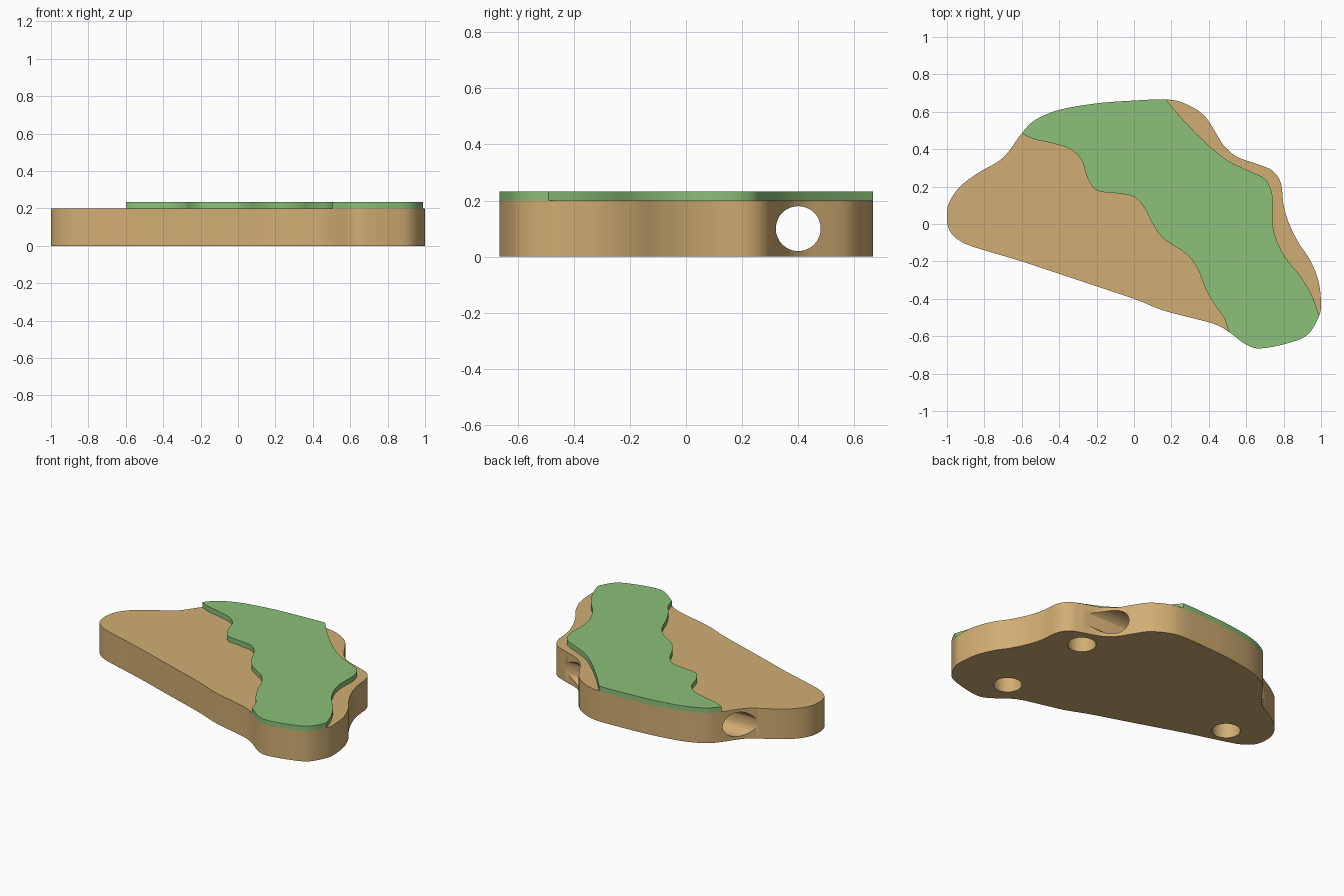
import bpy, bmesh, math
from mathutils import Vector, Matrix

if "Cube" in bpy.data.objects:
    bpy.data.objects.remove(bpy.data.objects["Cube"])

STEPS = 6  # curve samples between control points

# slab outline, clockwise from the left tip
OUTLINE = [(-1, .02), (-.99, .11), (-.93, .2), (-.83, .275), (-.7, .355), (-.6, .485),
           (-.53, .555), (-.4, .61), (-.2, .645), (0, .66), (.17, .666), (.27, .645),
           (.37, .585), (.43, .5), (.48, .42), (.55, .36), (.66, .32), (.74, .285),
           (.785, .22), (.8, .1), (.83, 0), (.88, -.1), (.94, -.19), (.985, -.3),
           (1, -.42), (.99, -.49), (.93, -.59), (.83, -.635), (.68, -.665), (.6, -.645),
           (.505, -.575), (.43, -.535), (.3, -.5), (.15, -.46), (0, -.4), (-.3, -.3),
           (-.6, -.2), (-.85, -.125), (-.93, -.09), (-.98, -.045)]
# inner borders of the green layer, ending on outline points
GREEN_RIGHT = [(.17, .666), (.27, .55), (.4, .42), (.5, .34), (.6, .29), (.7, .24),
               (.74, .15), (.74, .02), (.76, -.08), (.81, -.18), (.89, -.28),
               (.95, -.38), (.99, -.49)]
GREEN_LEFT = [(.505, -.575), (.48, -.5), (.43, -.43), (.38, -.34), (.34, -.24),
              (.28, -.16), (.16, -.08), (.1, 0), (.06, .08), (0, .145), (-.1, .165),
              (-.2, .18), (-.25, .25), (-.28, .34), (-.34, .4), (-.43, .43),
              (-.54, .455), (-.6, .485)]


def smooth(points, closed):
    """Catmull-Rom curve through the points; an open curve keeps both ends."""
    p = [Vector(q) for q in points]
    n = len(p)
    get = (lambda i: p[i % n]) if closed else (lambda i: p[max(0, min(i, n - 1))])
    out = []
    for i in range(n if closed else n - 1):
        a, b, c, d = (get(i + k) for k in (-1, 0, 1, 2))
        for s in range(STEPS):
            t = s / STEPS
            out.append(.5 * (2 * b + (c - a) * t + (2 * a - 5 * b + 4 * c - d) * t * t
                             + (3 * b - a - 3 * c + d) * t ** 3))
    return out if closed else out + [p[-1]]


def material(name, rgb):
    m = bpy.data.materials.new(name)
    m.diffuse_color = (*rgb, 1)
    m.use_nodes = True
    m.node_tree.nodes["Principled BSDF"].inputs["Base Color"].default_value = m.diffuse_color
    return m


def finish(bm, name, mat=None):
    bmesh.ops.recalc_face_normals(bm, faces=bm.faces)
    me = bpy.data.meshes.new(name)
    bm.to_mesh(me)
    bm.free()
    ob = bpy.data.objects.new(name, me)
    bpy.context.collection.objects.link(ob)
    if mat:
        me.materials.append(mat)
    return ob


def slab(name, points, z0, z1, mat):
    bm = bmesh.new()
    face = bm.faces.new([bm.verts.new((p.x, p.y, z0)) for p in points])
    top = bmesh.ops.extrude_face_region(bm, geom=[face])["geom"]
    bmesh.ops.translate(bm, vec=(0, 0, z1 - z0),
                        verts=[g for g in top if isinstance(g, bmesh.types.BMVert)])
    return finish(bm, name, mat)


def smooth_shade(ob):
    bpy.ops.object.select_all(action='DESELECT')
    ob.select_set(True)
    bpy.context.view_layer.objects.active = ob
    bpy.ops.object.shade_smooth_by_angle(angle=math.radians(35))


tan = material("tan", (.64, .42, .172))
green = material("green", (.26, .53, .19))

# tan base slab
rim = smooth(OUTLINE, True)
base = slab("base_slab", rim, 0, .2, tan)

# cutters: one tunnel along x and three blind holes in the underside
bm = bmesh.new()
holes = [(.08, 3, Matrix.Translation((0, .4, .1)) @ Matrix.Rotation(math.pi / 2, 4, 'Y'))]
for x, y in ((.58, .205), (.61, -.45), (-.745, -.03)):
    holes.append((.085, .24, Matrix.Translation((x, y, 0))))
for r, depth, mat in holes:
    bmesh.ops.create_cone(bm, cap_ends=True, segments=48, radius1=r, radius2=r,
                          depth=depth, matrix=mat)
cutter = finish(bm, "hole_cutter")
cutter.hide_render = True

mod = base.modifiers.new("holes", 'BOOLEAN')
mod.operation, mod.solver, mod.object = 'DIFFERENCE', 'EXACT', cutter
bpy.context.view_layer.objects.active = base
bpy.ops.object.modifier_apply(modifier=mod.name)
bpy.data.objects.remove(cutter)
smooth_shade(base)


# green raised layer: shares two stretches of the slab outline
def stretch(a, b):
    return rim[OUTLINE.index(a) * STEPS:OUTLINE.index(b) * STEPS]


layer = (stretch(GREEN_LEFT[-1], GREEN_RIGHT[0]) + smooth(GREEN_RIGHT, False)[:-1]
         + stretch(GREEN_RIGHT[-1], GREEN_LEFT[0]) + smooth(GREEN_LEFT, False)[:-1])
smooth_shade(slab("green_layer", layer, .2, .233, green))
